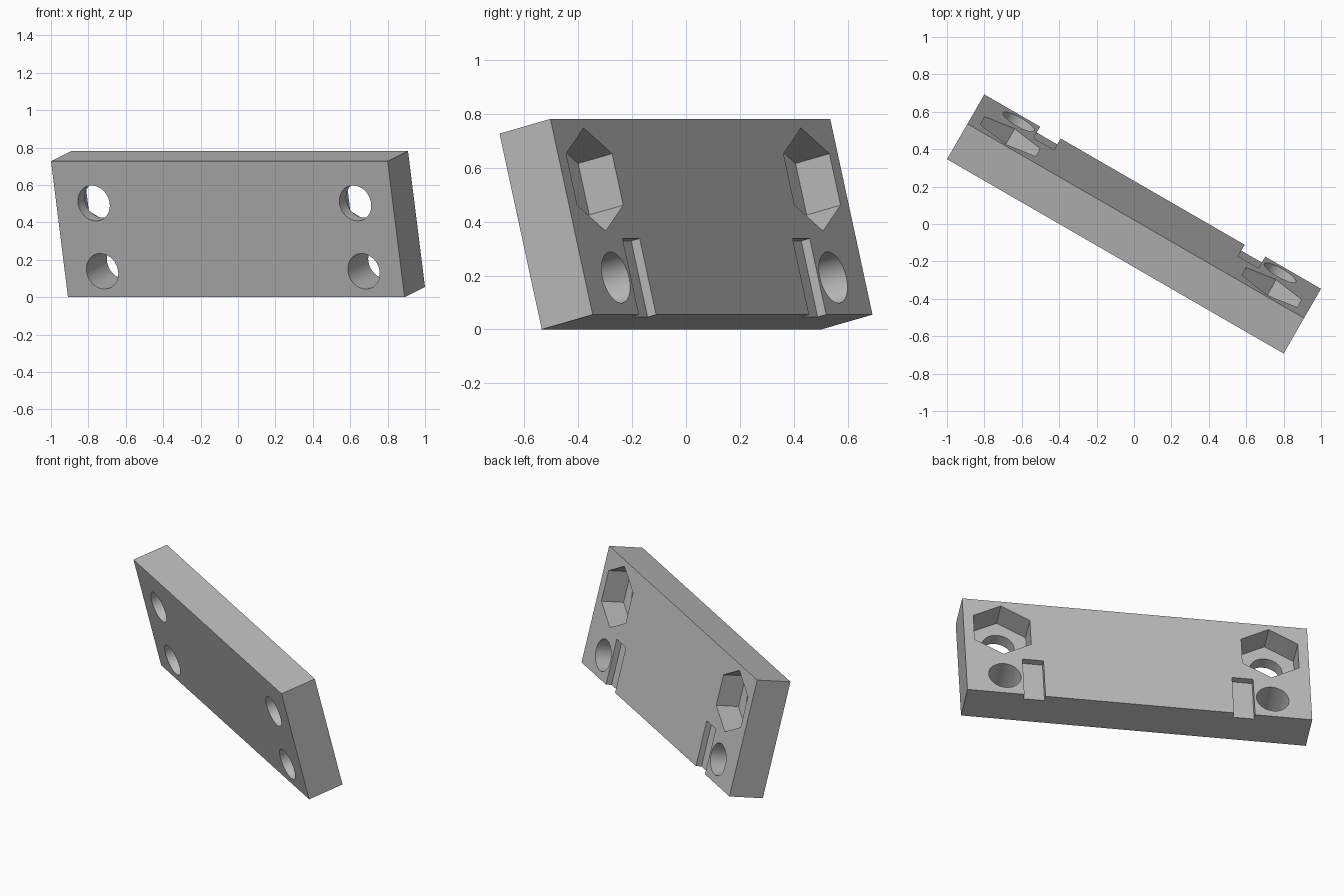
import bpy
from math import radians

# Remove the default object
cube = bpy.data.objects.get("Cube")
if cube:
    bpy.data.objects.remove(cube, do_unlink=True)

LENGTH, THICK, HEIGHT = 2.078, 0.225, 0.749
BACK = THICK / 2
HOLE_X, HOLE_R = 0.807, 0.0975
UPPER_Z, LOWER_Z = 0.143, -0.232


def box(name, low, high):
    """Axis-aligned box between two corners."""
    centre = [(a + b) / 2 for a, b in zip(low, high)]
    bpy.ops.mesh.primitive_cube_add(size=1, location=centre)
    obj = bpy.context.object
    obj.name = name
    obj.scale = [b - a for a, b in zip(low, high)]
    bpy.ops.object.transform_apply(location=True, rotation=True, scale=True)
    return obj


def prism(name, sides, radius, x, z, y_low, y_high):
    """Regular prism running front to back."""
    bpy.ops.mesh.primitive_cylinder_add(
        vertices=sides, radius=radius, depth=y_high - y_low,
        location=(x, (y_low + y_high) / 2, z), rotation=(radians(90), 0, 0))
    obj = bpy.context.object
    obj.name = name
    bpy.ops.object.transform_apply(location=True, rotation=True, scale=True)
    return obj


def cut(target, cutter):
    """Subtract the cutter from the target and discard it."""
    cutter.hide_render = True
    mod = target.modifiers.new("cut", "BOOLEAN")
    mod.operation = "DIFFERENCE"
    mod.solver = "EXACT"
    mod.object = cutter
    bpy.context.view_layer.objects.active = target
    bpy.ops.object.modifier_apply(modifier=mod.name)
    bpy.data.objects.remove(cutter, do_unlink=True)


# Rectangular plate
plate = box("mounting_plate", (-LENGTH / 2, -BACK, -HEIGHT / 2),
            (LENGTH / 2, BACK, HEIGHT / 2))

for side in (-1, 1):
    x = side * HOLE_X
    # Bolt holes through the plate
    for z in (UPPER_Z, LOWER_Z):
        cut(plate, prism("bolt_hole", 64, HOLE_R, x, z, -0.3, 0.3))
    # Hexagonal nut pocket in the back around the upper hole
    cut(plate, prism("nut_pocket", 6, 0.197, x, UPPER_Z, BACK - 0.15, 0.3))
    # Shallow slot in the back, open at the bottom edge
    x_low, x_high = sorted((side * 0.568, side * 0.695))
    cut(plate, box("slot", (x_low, BACK - 0.0375, -0.6), (x_high, 0.3, -0.083)))

# Single grey colour
grey = bpy.data.materials.new("plain_grey")
grey.use_nodes = True
colour = (0.5, 0.5, 0.5, 1)
grey.diffuse_color = colour
grey.node_tree.nodes["Principled BSDF"].inputs["Base Color"].default_value = colour
plate.data.materials.clear()
plate.data.materials.append(grey)

# Round hole walls, crisp edges
bpy.ops.object.select_all(action="DESELECT")
plate.select_set(True)
bpy.context.view_layer.objects.active = plate
bpy.ops.object.shade_smooth_by_angle(angle=radians(30))

# Tilt and turn the finished plate
plate.rotation_euler = (radians(14), 0, radians(-30))
plate.location = (0, 0, 0.391)
